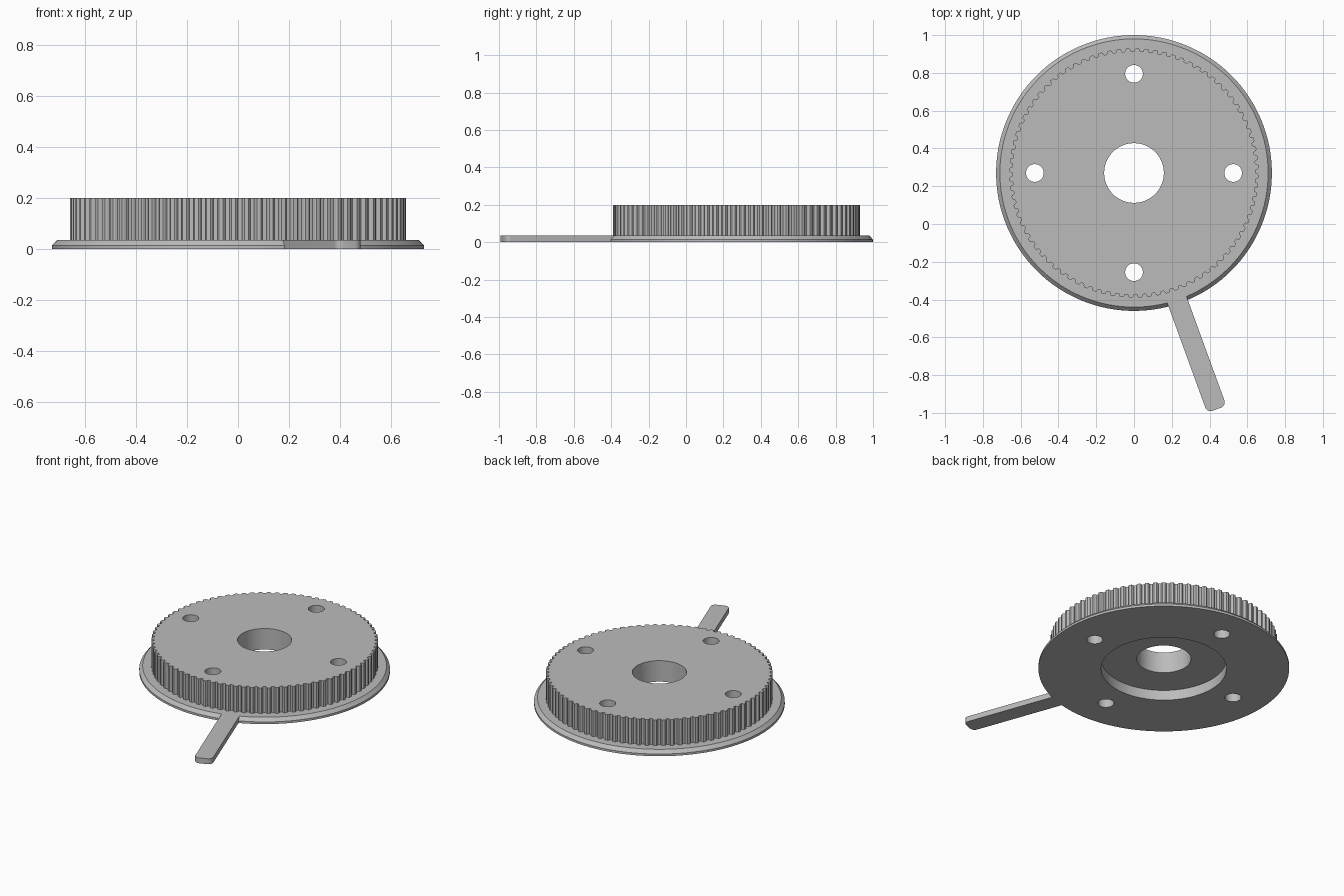
import bpy
import math
from mathutils import Matrix, Vector

if "Cube" in bpy.data.objects:
    bpy.data.objects.remove(bpy.data.objects["Cube"])

HUB = Vector((0, 0.27, 0))
FLANGE_TOP = 0.035
TOP = 0.2

grey = bpy.data.materials.new("mid grey")
grey.diffuse_color = (0.5, 0.5, 0.5, 1)
grey.use_nodes = True
grey.node_tree.nodes["Principled BSDF"].inputs["Base Color"].default_value = grey.diffuse_color


def circle(r, n):
    return [(r * math.cos(2 * math.pi * i / n), r * math.sin(2 * math.pi * i / n))
            for i in range(n)]


def loft(name, loops):
    """Closed solid from stacked outlines given as (points, z)."""
    n = len(loops[0][0])
    verts = [(x, y, z) for pts, z in loops for x, y in pts]
    faces = [list(range(n))[::-1], list(range(len(verts) - n, len(verts)))]
    for k in range(len(loops) - 1):
        for i in range(n):
            j = (i + 1) % n
            faces.append([k * n + i, k * n + j, (k + 1) * n + j, (k + 1) * n + i])
    mesh = bpy.data.meshes.new(name)
    mesh.from_pydata(verts, [], faces)
    mesh.materials.append(grey)
    obj = bpy.data.objects.new(name, mesh)
    bpy.context.collection.objects.link(obj)
    return obj


def combine(target, tool, operation):
    """Apply a boolean and remove the tool object."""
    bpy.context.view_layer.objects.active = target
    mod = target.modifiers.new("bool", 'BOOLEAN')
    mod.object = tool
    mod.operation = operation
    mod.solver = 'EXACT'
    bpy.ops.object.modifier_apply(modifier=mod.name)
    bpy.data.objects.remove(tool, do_unlink=True)


# Flange with a chamfered upper rim
wheel = loft("toothed_wheel", [(circle(0.73, 128), 0), (circle(0.73, 128), 0.014),
                               (circle(0.71, 128), FLANGE_TOP)])

# Toothed drum
TEETH = 84
outline = []
for t in range(TEETH):
    for frac, r in ((0.0, 0.644), (0.32, 0.644), (0.40, 0.655),
                    (0.50, 0.66), (0.82, 0.66), (0.92, 0.655)):
        a = 2 * math.pi * (t + frac) / TEETH
        outline.append((r * math.cos(a), r * math.sin(a)))
combine(wheel, loft("drum", [(outline, 0.02), (outline, TOP)]), 'UNION')

# Pointer arm, with rounded corners at the tip
half, start, tip, cr = 0.054, 0.68, 1.325, 0.03
arm_pts = [(-half, -start)]
for cx, first in ((-half + cr, math.pi), (half - cr, 1.5 * math.pi)):
    for i in range(7):
        a = first + i * math.pi / 12
        arm_pts.append((cx + cr * math.cos(a), -tip + cr + cr * math.sin(a)))
arm_pts.append((half, -start))
arm = loft("pointer_arm", [(arm_pts, 0), (arm_pts, FLANGE_TOP)])
arm.data.transform(Matrix.Rotation(math.radians(20), 4, 'Z')
                   @ Matrix.Translation((-0.016, 0, 0)))
combine(wheel, arm, 'UNION')

# Bore, underside recess and four bolt holes
combine(wheel, loft("bore", [(circle(0.158, 64), -0.1), (circle(0.158, 64), 0.3)]),
        'DIFFERENCE')
combine(wheel, loft("recess", [(circle(0.365, 96), -0.1), (circle(0.365, 96), 0.065)]),
        'DIFFERENCE')
for x, y in circle(0.525, 4):
    pts = [(x + px, y + py) for px, py in circle(0.047, 32)]
    combine(wheel, loft("bolt_hole", [(pts, -0.1), (pts, 0.3)]), 'DIFFERENCE')

# Place the hub and smooth the round walls
wheel.data.transform(Matrix.Translation(HUB))
bpy.ops.object.select_all(action='DESELECT')
wheel.select_set(True)
bpy.context.view_layer.objects.active = wheel
bpy.ops.object.shade_smooth_by_angle(angle=math.radians(25))
